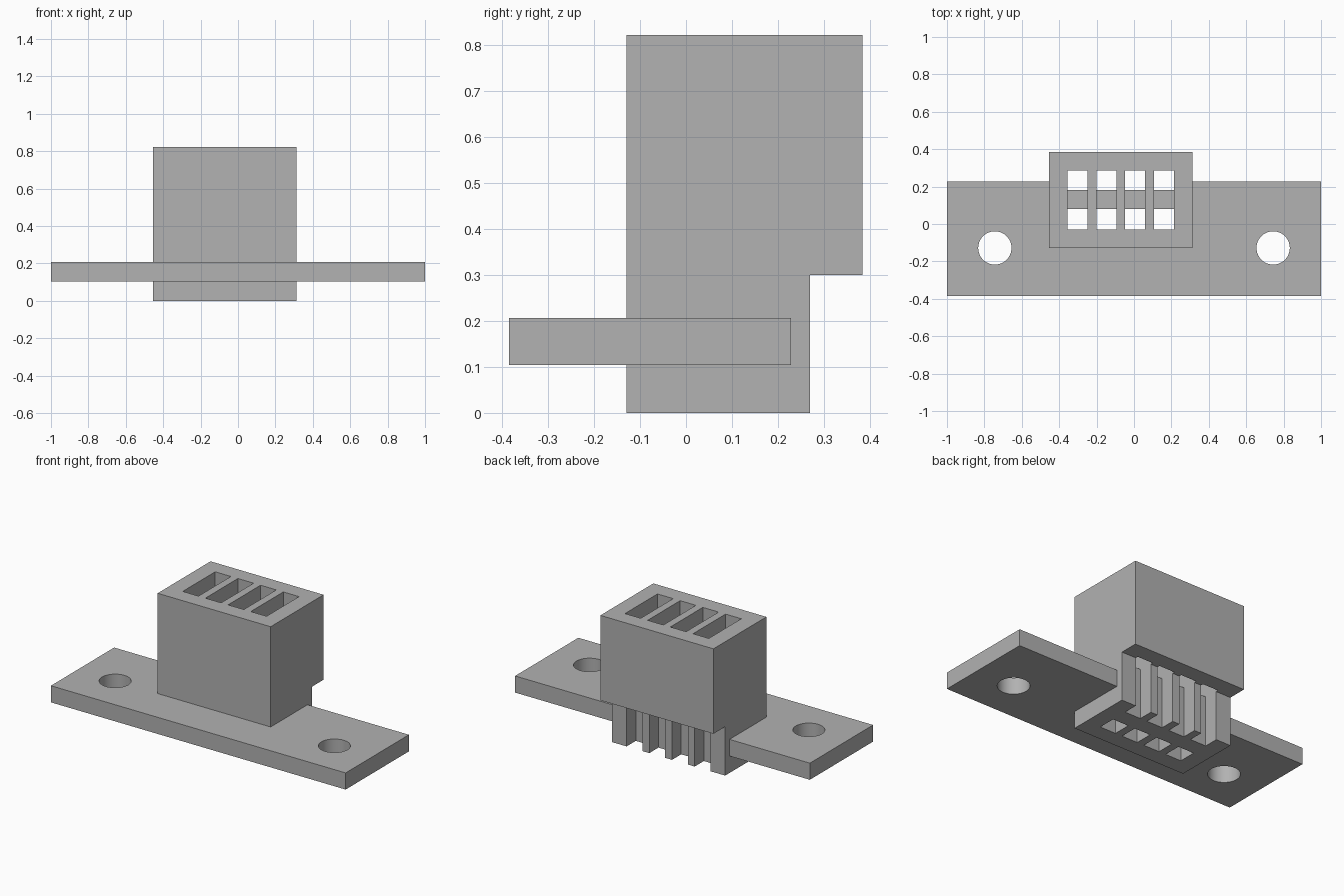
import bpy
import bmesh
import math

if "Cube" in bpy.data.objects:
    bpy.data.objects.remove(bpy.data.objects["Cube"], do_unlink=True)

grey = bpy.data.materials.new("grey_plastic")
grey.use_nodes = True
colour = (0.445, 0.445, 0.445, 1)
grey.diffuse_color = colour
grey.node_tree.nodes["Principled BSDF"].inputs["Base Color"].default_value = colour


def side_prism(name, profile, x0, x1):
    """Extrude a (y, z) outline along x."""
    bm = bmesh.new()
    face = bm.faces.new([bm.verts.new((x0, y, z)) for y, z in profile])
    moved = bmesh.ops.extrude_face_region(bm, geom=[face])["geom"]
    verts = [v for v in moved if isinstance(v, bmesh.types.BMVert)]
    bmesh.ops.translate(bm, verts=verts, vec=(x1 - x0, 0, 0))
    bmesh.ops.recalc_face_normals(bm, faces=bm.faces)
    mesh = bpy.data.meshes.new(name)
    bm.to_mesh(mesh)
    bm.free()
    obj = bpy.data.objects.new(name, mesh)
    bpy.context.collection.objects.link(obj)
    mesh.materials.append(grey)
    return obj


def combine(target, tool, operation):
    """Apply a boolean and discard the tool."""
    mod = target.modifiers.new("combine", "BOOLEAN")
    mod.operation = operation
    mod.solver = "EXACT"
    mod.object = tool
    bpy.context.view_layer.objects.active = target
    bpy.ops.object.modifier_apply(modifier=mod.name)
    bpy.data.objects.remove(tool, do_unlink=True)


# Mounting plate joined to the stepped housing
holder = side_prism("slotted_holder", [(-0.129, 0), (0.27, 0), (0.27, 0.3),
                    (0.384, 0.3), (0.384, 0.821), (-0.129, 0.821)], -0.455, 0.312)
plate = side_prism("mounting_plate", [(-0.385, 0.104), (0.228, 0.104),
                   (0.228, 0.206), (-0.385, 0.206)], -1, 1)
combine(holder, plate, "UNION")

# Four slots, each leaving a cross rib in its lower half
slot_outline = [(-0.029, -0.1), (0.079, -0.1), (0.079, 0.307), (0.181, 0.307),
                (0.181, -0.1), (0.286, -0.1), (0.286, 1), (-0.029, 1)]
for i in range(4):
    left = -0.355 + i * 0.154
    combine(holder, side_prism("slot_cutter", slot_outline, left, left + 0.107), "DIFFERENCE")

# Screw holes
for x in (-0.744, 0.744):
    bpy.ops.mesh.primitive_cylinder_add(vertices=64, radius=0.089, depth=0.4,
                                        location=(x, -0.128, 0.15))
    hole = bpy.context.object
    hole.data.materials.append(grey)
    combine(holder, hole, "DIFFERENCE")

# Smooth hole walls, sharp edges elsewhere
bpy.ops.object.select_all(action="DESELECT")
holder.select_set(True)
bpy.context.view_layer.objects.active = holder
bpy.ops.object.shade_smooth_by_angle(angle=math.radians(30))
